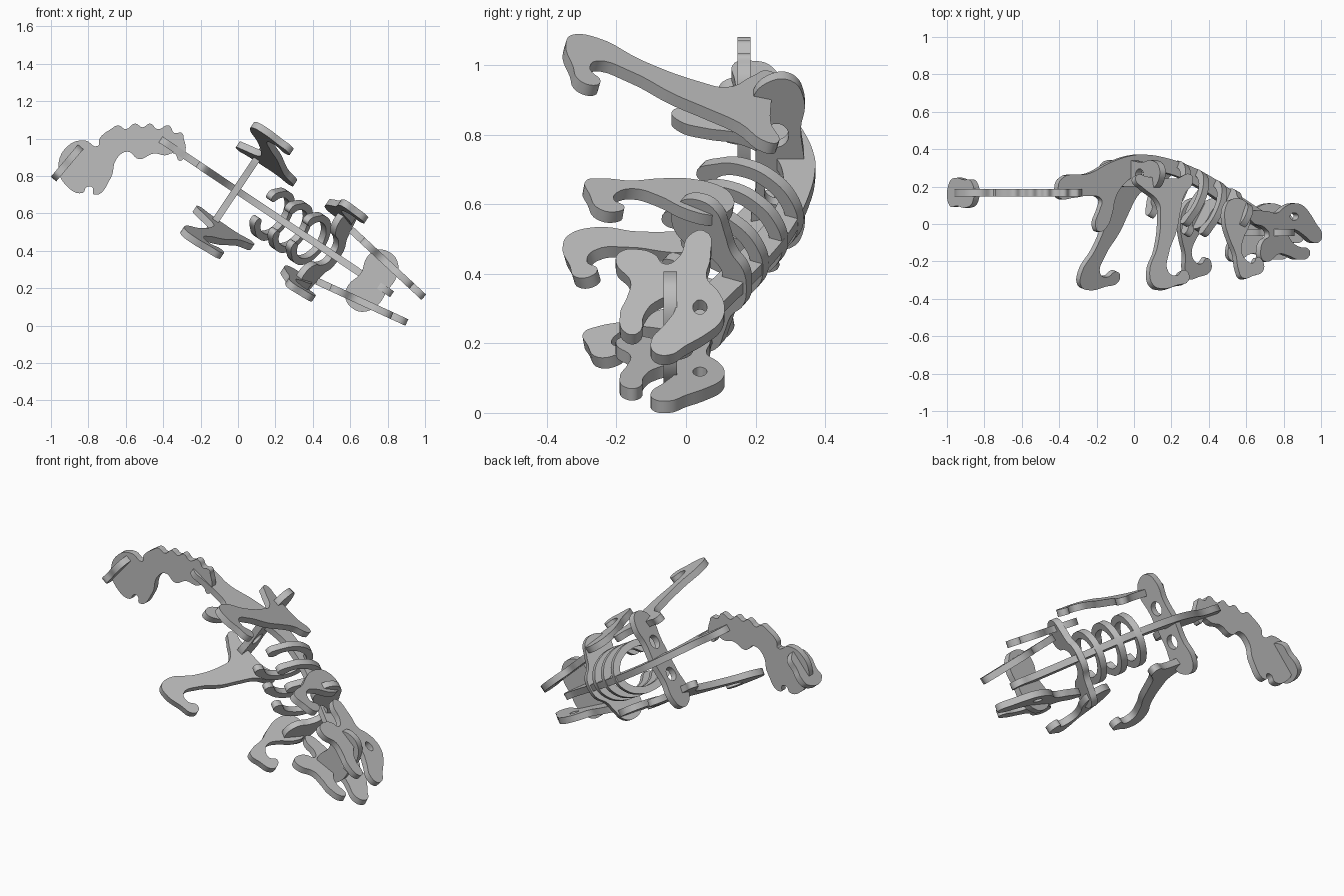
import bpy, bmesh, math
from mathutils import Vector, Matrix

if "Cube" in bpy.data.objects:
    bpy.data.objects.remove(bpy.data.objects["Cube"])

THICKNESS = 0.038
# Body axes: U runs from tail to head, Y is the creature's up, W is sideways
U = Vector((0.831, 0, -0.556))
Y = Vector((0, 1, 0))
W = Vector((0.556, 0, 0.831))
ORIGIN = W * 0.597

grey = bpy.data.materials.new("plain_grey")
grey.use_nodes = True
grey.diffuse_color = (0.51, 0.51, 0.51, 1)
grey.node_tree.nodes["Principled BSDF"].inputs["Base Color"].default_value = grey.diffuse_color


def plate(name, outline, origin, a, b, holes=()):
    """Cut a flat board from a smooth outline given in hundredths along a and b."""
    curve = bpy.data.curves.new(name, "CURVE")
    curve.dimensions = "2D"
    curve.fill_mode = "BOTH"
    curve.extrude = THICKNESS / 2
    curve.resolution_u = 5
    for loop in (outline, *holes):
        spline = curve.splines.new("BEZIER")
        spline.bezier_points.add(len(loop) - 1)
        spline.use_cyclic_u = True
        for point, (p, q) in zip(spline.bezier_points, loop):
            point.co = (p / 100, q / 100, 0)
            point.handle_left_type = point.handle_right_type = "AUTO"
    board = bpy.data.objects.new(name, curve)
    bpy.context.collection.objects.link(board)
    bpy.ops.object.select_all(action="DESELECT")
    board.select_set(True)
    bpy.context.view_layer.objects.active = board
    bpy.ops.object.convert(target="MESH")
    board = bpy.context.object
    board.name = name
    # Bake the placement and weld the caps to the rim
    normal = a.cross(b).normalized()
    placement = Matrix((a, b, normal)).transposed().to_4x4()
    placement.translation = origin
    mesh = board.data
    bm = bmesh.new()
    bm.from_mesh(mesh)
    bmesh.ops.transform(bm, matrix=placement, verts=bm.verts)
    bmesh.ops.remove_doubles(bm, verts=bm.verts, dist=0.0002)
    bmesh.ops.recalc_face_normals(bm, faces=bm.faces)
    bm.to_mesh(mesh)
    bm.free()
    mesh.materials.clear()
    mesh.materials.append(grey)
    bpy.ops.object.shade_smooth_by_angle(angle=math.radians(35))


def mirrored(half):
    return half + [(-p, q) for p, q in reversed(half) if p]


def oval(p, q, rp, rq):
    steps = [math.tau * i / 8 for i in range(8)]
    return [(p + rp * math.cos(t), q + rq * math.sin(t)) for t in steps]


def ring(width, height, band):
    """Rib shape: an oval band hanging below its crown, open at the bottom."""
    angles = [math.radians(t) for t in range(-150, 151, 30)]
    outer = [(width * math.sin(t), height * (math.cos(t) - 1)) for t in angles]
    inner = [((width - band) * math.sin(t), (height - band) * math.cos(t) - height)
             for t in reversed(angles)]
    return outer + inner


# Backbone with tail root, hip spur and neck
backbone = [(-90, 17), (-88, 24), (-70, 27), (-56, 33), (-40, 37), (-32, 37), (-24, 36),
            (-8, 32), (7, 26), (20, 19), (38, 9), (50, 3), (58, 0), (58, -6), (45, -4),
            (33, 2), (15, 12), (0, 20), (-15, 26), (-30, 28), (-42, 25), (-49, 20),
            (-53, 14), (-55, 6), (-59, -2), (-64, -4), (-66, 0), (-63, 8), (-62, 13),
            (-70, 15), (-80, 14), (-89, 14)]
plate("backbone", backbone, ORIGIN, U, Y)

# Flat scalloped tail with its club
tail = [(-29, 100), (-28, 94), (-31, 88), (-34, 92), (-39, 91), (-45, 92), (-53, 89), (-59, 93),
        (-65, 89), (-68, 79), (-77, 70), (-78, 74), (-81, 74), (-83, 71), (-91, 74), (-96, 85),
        (-91, 96), (-82, 99), (-75, 96), (-74, 100), (-68, 105), (-64, 107), (-60, 105),
        (-55, 108), (-51, 106), (-47, 108), (-43, 105), (-37, 107), (-34, 103), (-30, 103)]
plate("tail", tail, Y * 0.167, Vector((1, 0, 0)), Vector((0, 0, 1)))
fin = [(-9, -7), (-9, 6), (-4, 8), (2, 7), (9, 6), (10, -5), (4, -8), (-3, -7)]
plate("tail_club_fin", fin, Vector((-0.913, 0.167, 0.87)), Vector((0.645, 0, 0.764)), Y)

# Hip board
hip = mirrored([(0, 34), (12, 33), (22, 34), (29, 30), (28, 23), (22, 19), (10, 20), (0, 20)])
plate("hip", hip, ORIGIN + U * -0.412, W, Y,
      [oval(side * 10, 26, 4, 3.5) for side in (-1, 1)])

# Ribs, leaning back at right angles to the backbone
lean = (Y + U * 0.5).normalized()
for i, rise in enumerate([0.33, 0.285, 0.23]):
    crown = ORIGIN + U * (-0.1 + 0.117 * i) + Y * rise
    plate(f"rib_{i + 1}", ring(15, 17.5, 4), crown, W, lean)

# Shoulder board: a yoke with a round lobe at each end
shoulder = mirrored([(0, 3), (6, 2), (11, -2), (17, -4), (24, -7), (26, -13), (23, -19),
                     (16, -21), (10, -17), (8, -10), (4, -5), (0, -5)])
plate("shoulder", shoulder, ORIGIN + U * 0.22 + Y * 0.155, W, lean)

hind_leg = [(-54, 23), (-50, 19), (-41, 11), (-41, 4), (-46, -13), (-53, -26), (-52, -33),
            (-46, -35), (-36, -33), (-29, -31), (-28, -27), (-31, -25), (-36, -28),
            (-41, -26), (-39, -16), (-32, -4), (-28, 6), (-24, 15), (-17, 23), (-18, 26),
            (-27, 24), (-37, 24), (-47, 25), (-52, 26)]
fore_leg = [(5, 10), (9, 13), (15, 13), (20, 8), (19, 0), (14, -8), (12, -15), (15, -20),
            (19, -21), (22, -18), (25, -20), (25, -25), (18, -28), (11, -29), (9, -25),
            (8, -16), (5, -8), (3, 1)]
skull = [(22, 5), (24, 1), (33, -2), (36, -6), (32, -9), (30, -13), (31, -19), (36, -20),
         (43, -16), (50, -17), (57, -19), (65, -17), (65, -14), (57, -12), (52, -9), (50, -4),
         (54, -3), (61, -6), (68, -10), (73, -9), (74, -5), (70, 0), (65, 6), (60, 10),
         (53, 11), (47, 9), (42, 6), (33, 7)]

# Paired boards: legs splay out downwards, skull sides close in towards the snout
for side, label in ((1, "left"), (-1, "right")):
    plate(f"{label}_hind_leg", hind_leg, ORIGIN + W * side * 0.264, U, Y - W * side * 0.246)
    plate(f"{label}_fore_leg", fore_leg, ORIGIN + W * side * 0.216, U, Y - W * side * 0.16)
    plate(f"{label}_skull_side", skull, ORIGIN + W * side * 0.2, U - W * side * 0.16, Y,
          [oval(54, 4, 3, 2)])

# Cross board joining the skull sides
cheek = mirrored([(0, 10), (9, 10), (16, 6), (18, 0), (15, -7), (9, -9), (0, -7)])
plate("skull_cross_board", cheek, ORIGIN + U * 0.46 + Y * -0.045, W, U)
